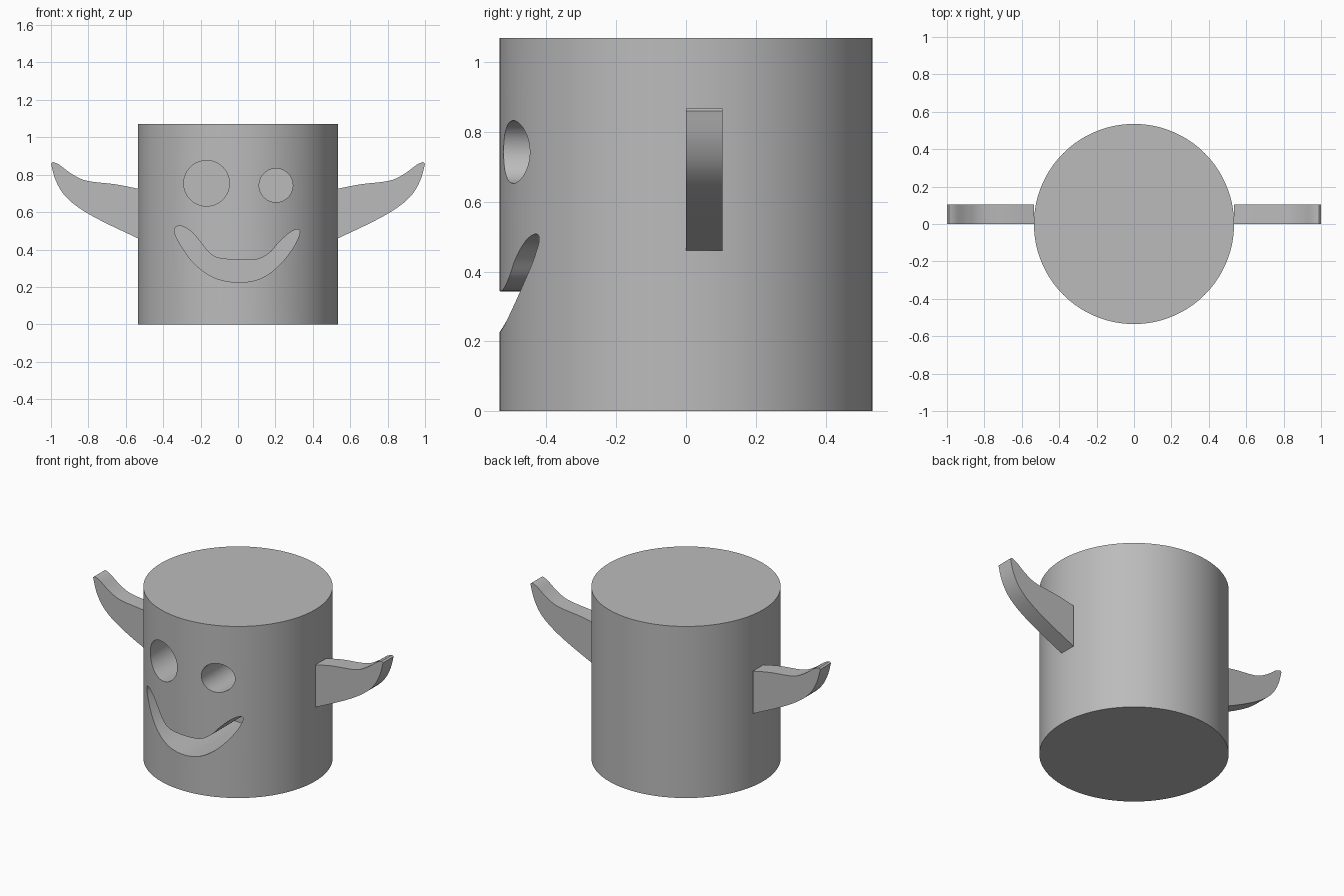
import bpy, bmesh, math
from mathutils import Vector

if "Cube" in bpy.data.objects:
    bpy.data.objects.remove(bpy.data.objects["Cube"], do_unlink=True)

RADIUS, HEIGHT = 0.535, 1.07

grey = bpy.data.materials.new("plain grey")
grey.use_nodes = True
grey.diffuse_color = (0.5, 0.5, 0.5, 1)
grey.node_tree.nodes["Principled BSDF"].inputs["Base Color"].default_value = (0.5, 0.5, 0.5, 1)


def spline(points, closed, steps=6):
    """Smooth curve through the given points."""
    n = len(points)
    pick = lambda i: Vector(points[i % n] if closed else points[max(0, min(i, n - 1))])
    out = []
    for i in range(n if closed else n - 1):
        a, b, c, d = (pick(i + k) for k in (-1, 0, 1, 2))
        for s in range(steps):
            t = s / steps
            out.append(0.5 * (2 * b + (c - a) * t + (2 * a - 5 * b + 4 * c - d) * t ** 2
                              + (3 * b - a - 3 * c + d) * t ** 3))
    return out if closed else out + [pick(n - 1)]


def circle(x, z, r, sides=64):
    return [(x + r * math.cos(math.tau * i / sides), z + r * math.sin(math.tau * i / sides))
            for i in range(sides)]


def prism(name, outline, y0, y1):
    """Extrude an x-z outline along y."""
    bm = bmesh.new()
    face = bm.faces.new([bm.verts.new((x, y0, z)) for x, z in outline])
    ext = bmesh.ops.extrude_face_region(bm, geom=[face])["geom"]
    bmesh.ops.translate(bm, vec=(0, y1 - y0, 0),
                        verts=[v for v in ext if isinstance(v, bmesh.types.BMVert)])
    bmesh.ops.recalc_face_normals(bm, faces=bm.faces)
    mesh = bpy.data.meshes.new(name)
    bm.to_mesh(mesh)
    bm.free()
    obj = bpy.data.objects.new(name, mesh)
    bpy.context.collection.objects.link(obj)
    mesh.materials.append(grey)
    return obj


def smooth(obj):
    bpy.ops.object.select_all(action='DESELECT')
    obj.select_set(True)
    bpy.context.view_layer.objects.active = obj
    bpy.ops.object.shade_smooth_by_angle(angle=math.radians(30))


# Cylindrical body
bpy.ops.mesh.primitive_cylinder_add(vertices=128, radius=RADIUS, depth=HEIGHT,
                                    location=(0, 0, HEIGHT / 2))
body = bpy.context.object
body.name = "body"
body.data.materials.append(grey)

# Eyes and lopsided smile, cut from the front to the middle plane
mouth = [(-.34, .5), (-.313, .527), (-.254, .5), (-.206, .447), (-.163, .393), (-.11, .356),
         (0, .345), (.104, .348), (.168, .382), (.217, .436), (.275, .489), (.318, .508),
         (.329, .484), (.291, .404), (.211, .307), (.115, .243), (0, .225), (-.126, .249),
         (-.233, .324), (-.307, .425)]
cutouts = {"right_eye_cutter": circle(-.168, .754, .122),
           "left_eye_cutter": circle(.203, .743, .09),
           "mouth_cutter": spline(mouth, True)}
for name, outline in cutouts.items():
    cutter = prism(name, outline, -0.7, 0)
    mod = body.modifiers.new(name, 'BOOLEAN')
    mod.operation, mod.solver, mod.object = 'DIFFERENCE', 'EXACT', cutter
    bpy.context.view_layer.objects.active = body
    bpy.ops.object.modifier_apply(modifier=mod.name)
    bpy.data.objects.remove(cutter, do_unlink=True)
smooth(body)

# Curved arms, mirrored left and right
upper = [(RADIUS, .725), (.65, .748), (.81, .768), (.89, .805), (.955, .853), (.99, .868)]
lower = [(1, .86), (.976, .773), (.93, .693), (.853, .625), (.73, .553), (RADIUS, .46)]
outline = spline(upper, False) + spline(lower, False)
for side, sign in (("left", 1), ("right", -1)):
    smooth(prism(side + "_arm", [(sign * x, z) for x, z in outline], 0, 0.105))
